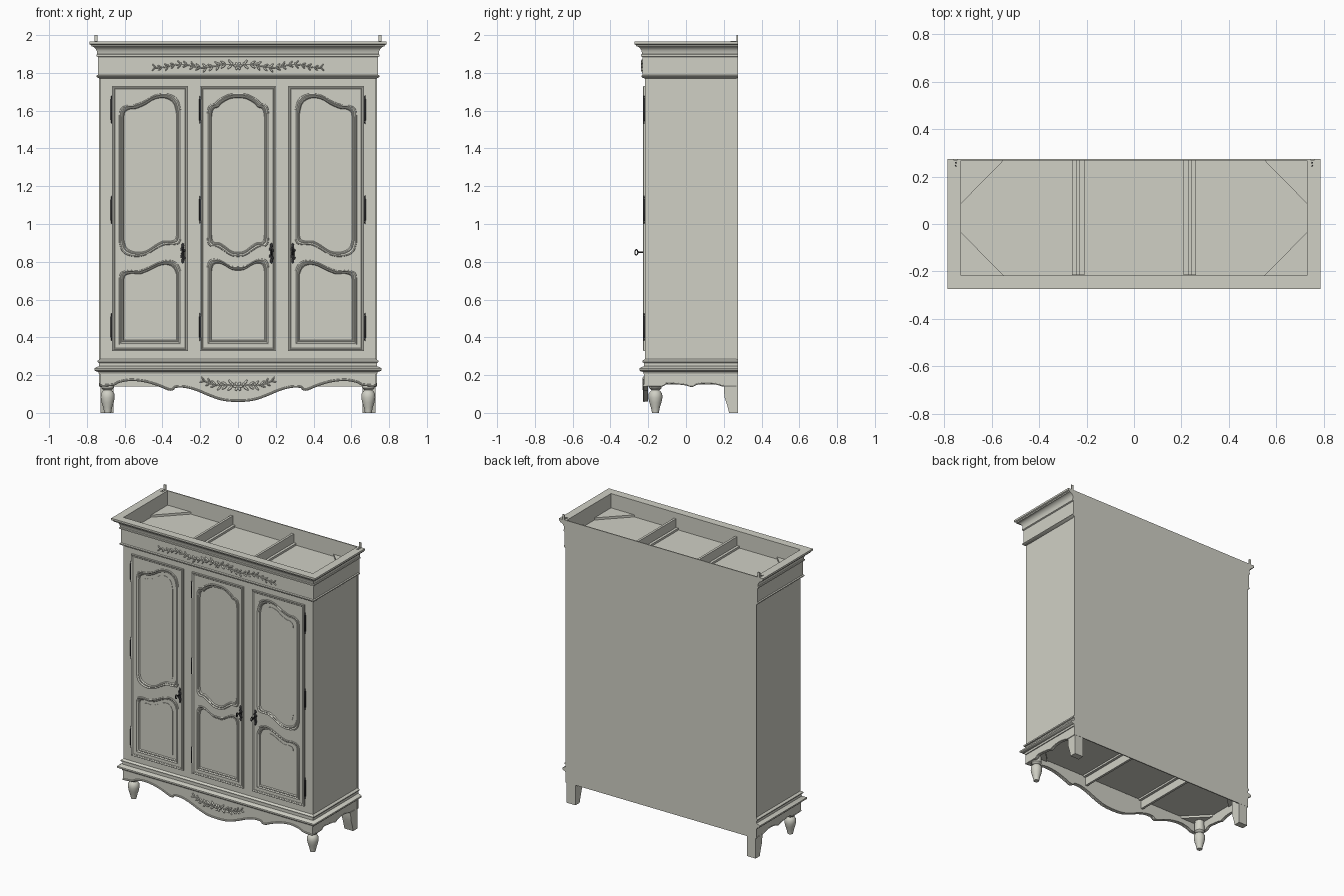
import bpy, bmesh, math
from mathutils import Matrix, Vector

if "Cube" in bpy.data.objects:
    bpy.data.objects.remove(bpy.data.objects["Cube"])

X, F, B = 0.73, 0.217, 0.275          # half width, front depth, back depth of the carcass


def material(name, rgb):
    m = bpy.data.materials.new(name)
    m.diffuse_color = (*rgb, 1)
    m.use_nodes = True
    m.node_tree.nodes["Principled BSDF"].inputs["Base Color"].default_value = m.diffuse_color
    return m


CREAM = material("warm_grey_paint", (0.63, 0.63, 0.56))
IRON = material("dark_iron", (0.03, 0.03, 0.032))


def finish(name, bm, mat=CREAM):
    bmesh.ops.remove_doubles(bm, verts=bm.verts, dist=1e-5)
    bmesh.ops.recalc_face_normals(bm, faces=bm.faces)
    me = bpy.data.meshes.new(name)
    bm.to_mesh(me)
    bm.free()
    me.materials.append(mat)
    ob = bpy.data.objects.new(name, me)
    bpy.context.collection.objects.link(ob)
    return ob


def box(name, x0, x1, y0, y1, z0, z1, mat=CREAM):
    bm = bmesh.new()
    m = Matrix.Translation(((x0 + x1) / 2, (y0 + y1) / 2, (z0 + z1) / 2))
    bmesh.ops.create_cube(bm, size=1, matrix=m @ Matrix.Diagonal((x1 - x0, y1 - y0, z1 - z0, 1)))
    return finish(name, bm, mat)


def loft(name, rows, cyclic, mat=CREAM):
    """Skin closed cross-sections placed along a path."""
    bm = bmesh.new()
    vs = [[bm.verts.new(p) for p in r] for r in rows]
    n, k = len(rows), len(rows[0])
    for i in range(n if cyclic else n - 1):
        a, b = vs[i], vs[(i + 1) % n]
        for j in range(k):
            bm.faces.new((a[j], a[(j + 1) % k], b[(j + 1) % k], b[j]))
    if not cyclic:
        bm.faces.new(vs[0])
        bm.faces.new(vs[-1])
    return finish(name, bm, mat)


def lathe(name, cx, cy, prof, mat=CREAM, n=24):
    prof = [(0, prof[0][1])] + prof + [(0, prof[-1][1])]
    rows = [[(cx + r * math.cos(t), cy + r * math.sin(t), z) for r, z in prof]
            for t in (2 * math.pi * i / n for i in range(n))]
    return loft(name, rows, True, mat)


def from_curve(name, lines, cyclic, remap, mat, **settings):
    cu = bpy.data.curves.new(name, 'CURVE')
    for k, v in settings.items():
        setattr(cu, k, v)
    for pts in lines:
        s = cu.splines.new('POLY')
        s.points.add(len(pts) - 1)
        for p, q in zip(s.points, pts):
            p.co = (*q, *([0] * (3 - len(q))), 1)
        s.use_cyclic_u = cyclic
    tmp = bpy.data.objects.new("tmp", cu)
    bpy.context.collection.objects.link(tmp)
    dg = bpy.context.evaluated_depsgraph_get()
    me = bpy.data.meshes.new_from_object(tmp.evaluated_get(dg))
    bpy.data.objects.remove(tmp)
    bm = bmesh.new()
    bm.from_mesh(me)
    for v in bm.verts:
        v.co = remap(v.co)
    return finish(name, bm, mat)


def plate(name, outlines, d0, d1, axis='y', mat=CREAM):
    """Flat shape (inner outlines become holes) with thickness along an axis."""
    mid = (d0 + d1) / 2
    maps = {'x': lambda c: (mid + c.z, c.x, c.y), 'y': lambda c: (c.x, mid + c.z, c.y),
            'z': lambda c: (c.x, c.y, mid + c.z)}
    return from_curve(name, outlines, True, maps[axis], mat,
                      dimensions='2D', fill_mode='BOTH', extrude=abs(d1 - d0) / 2)


def tube(name, lines, r, mat=CREAM):
    return from_curve(name, lines, False, lambda c: c, mat, dimensions='3D',
                      bevel_depth=r, bevel_resolution=2, use_fill_caps=True)


def smooth(pts, n=5):
    """Catmull-Rom curve through the points."""
    P = [Vector(p) for p in [pts[0]] + pts + [pts[-1]]]
    out = []
    for a, b, c, d in zip(P, P[1:], P[2:], P[3:]):
        for i in range(n):
            t = i / n
            out.append(0.5 * (2 * b + (c - a) * t + (2 * a - 5 * b + 4 * c - d) * t * t
                              + (3 * b - a - 3 * c + d) * t ** 3))
    return [tuple(p) for p in out] + [tuple(pts[-1])]


def mirror(pts):
    return [(-x, z) for x, z in reversed(pts)]


def inset(o, d):
    xs, zs = [p[0] for p in o], [p[1] for p in o]
    cx, cz = (min(xs) + max(xs)) / 2, (min(zs) + max(zs)) / 2
    sx, sz = 1 - 2 * d / (max(xs) - min(xs)), 1 - 2 * d / (max(zs) - min(zs))
    return [(cx + (x - cx) * sx, cz + (z - cz) * sz) for x, z in o]


def ring(name, outline, prof):
    cols = [[(x, y, z) for x, z in inset(outline, d)] for d, y in prof]
    return loft(name, list(zip(*cols)), True)


def moulding(name, prof):
    """Profile of (offset, z) mitred round the left, front and right sides."""
    rows = [[(sx * (X + o), B if back else -F - o, z) for o, z in prof]
            for sx, back in ((-1, 1), (-1, 0), (1, 0), (1, 1))]
    return loft(name, rows, False)


# Carcass, back panel, cornice and base mouldings
box("carcass", -X, X, -F, 0.27, 0.22, 1.85)
box("back_panel", -0.735, 0.735, 0.268, B, 0.14, 1.965)
moulding("cornice", [(0, 1.77), (.012, 1.774), (.019, 1.78), (.019, 1.786), (.012, 1.79), (.012, 1.884),
                     (.02, 1.888), (.02, 1.897), (.016, 1.9), (.018, 1.918), (.027, 1.932), (.04, 1.94),
                     (.046, 1.941), (.048, 1.948), (.056, 1.952), (.056, 1.965), (0, 1.965)])
moulding("base_moulding", [(0, .285), (.008, .28), (.014, .275), (.012, .267), (.005, .264), (.005, .247),
                           (.02, .242), (.03, .236), (.03, .226), (.022, .22), (.01, .217), (.006, .205),
                           (-.01, .205)])

# Wavy skirts with a bead along the front edge
half = smooth([(0, .06), (.05, .062), (.1, .071), (.16, .093), (.22, .118), (.28, .134), (.33, .134), (.345, .122),
               (.365, .12), (.4, .134), (.44, .149), (.5, .165), (.57, .171), (.63, .16), (.66, .146), (X, .14)])
edge = mirror(half)[:-1] + half
plate("front_skirt", [edge + [(X, .215), (-X, .215)]], -.222, -.2)
tube("front_skirt_bead", [[(x, -.222, z + .004) for x, z in edge]], .006)
side = smooth([(-.21, .14), (-.13, .14), (-.1, .155), (-.05, .152), (0, .146), (.03, .138), (.06, .15),
               (.12, .156), (.17, .148), (.2, .14), (.27, .14)])
for s in (-1, 1):
    plate("side_skirt", [side + [(.27, .215), (-.21, .215)]], s * .71, s * X, 'x')
    tube("side_skirt_bead", [[(s * .728, y, z + .003) for y, z in side]], .004)
    # Turned front legs and shaped back legs
    lathe("front_leg", s * .69, -.162, [(.018, 0), (.02, .012), (.024, .03), (.032, .055), (.037, .08), (.036, .1),
                                        (.028, .114), (.02, .12), (.028, .126), (.033, .132), (.033, .14),
                                        (.03, .22)])
    plate("back_leg", [[(.228, 0), (.274, 0), (.274, .22), (.2, .22), (.2, .12), (.205, .08), (.218, .04)]],
          s * .66, s * .728, 'x')
    # Dividing rails and corner braces, above and below
    for z0, z1, f0 in ((1.85, 1.925, 1.85), (.15, .22, .207)):
        box("rail_web", s * .235 - .008, s * .235 + .008, -.215, .268, z0, z1)
        box("rail_flange", s * .235 - .026, s * .235 + .026, -.215, .268, f0, f0 + .014)
    for z in (1.85, .205):
        for y, d in ((.268, -1), (-F, 1)):
            plate("corner_brace", [[(s * X, y), (s * .55, y), (s * X, y + d * .183)]], z, z + .015, 'z')
    # Wall brackets at the top back corners
    box("wall_bracket", s * .752 - .008, s * .752 + .008, .268, B, 1.95, 2.0)
    box("wall_bracket_foot", s * .752 - .008, s * .752 + .008, .235, .27, 1.965, 1.968)
    for y in (.245, .258):
        lathe("bracket_screw", s * .752, y, [(.004, 1.967), (.003, 1.97)], IRON, 8)

# Door panel outlines: top curve left to right, then bottom curve back
upper_l = smooth([(-.63, 1.575), (-.622, 1.612), (-.59, 1.63), (-.555, 1.632), (-.5, 1.652), (-.445, 1.682),
                  (-.39, 1.693), (-.345, 1.682), (-.315, 1.655), (-.3, 1.6)]) + \
    smooth([(-.3, .92), (-.312, .895), (-.345, .888), (-.385, .888), (-.43, .868), (-.48, .838), (-.53, .825),
            (-.58, .832), (-.615, .855), (-.63, .9)])
lower_l = smooth([(-.63, .715), (-.62, .745), (-.58, .757), (-.53, .754), (-.47, .775), (-.41, .803), (-.36, .81),
                  (-.32, .792), (-.3, .75)]) + [(-.3, .36), (-.63, .36)]
top_m = smooth([(0, 1.693), (.05, 1.688), (.1, 1.663), (.125, 1.64), (.148, 1.634), (.16, 1.615), (.165, 1.585)])
bot_m = smooth([(0, .825), (.04, .832), (.085, .862), (.115, .878), (.145, .88), (.16, .895), (.165, .925)])
low_m = smooth([(0, .775), (.04, .78), (.085, .805), (.115, .816), (.145, .814), (.16, .795), (.165, .77)])
upper_m = mirror(top_m)[:-1] + top_m + bot_m[::-1] + mirror(bot_m)[::-1][1:]
lower_m = mirror(low_m)[:-1] + low_m + [(.165, .36), (-.165, .36)]

doors = {"left_door": (-.667, -.265, [upper_l, lower_l], -.668, -.292),
         "middle_door": (-.2, .2, [upper_m, lower_m], -.2, .177),
         "right_door": (.265, .667, [mirror(upper_l), mirror(lower_l)], .672, .29)}
PANEL = [(0, -.22), (.002, -.226), (.007, -.228), (.011, -.225), (.014, -.223), (.017, -.225), (.021, -.224),
         (.026, -.2165), (.012, -.216)]
EDGE = [(0, -.216), (0, -.225), (.003, -.227), (.007, -.225), (.009, -.222), (.012, -.2255), (.016, -.222),
        (.016, -.216)]
for name, (x0, x1, panels, hinge_x, key_x) in doors.items():
    rect = [(x0, 1.73), (x1, 1.73), (x1, .327), (x0, .327)]
    plate(name, [rect] + [inset(p, .012) for p in panels], -.2225, -.216)
    ring(name + "_edge_moulding", rect, EDGE)
    for p in panels:
        ring(name + "_panel_moulding", p, PANEL)
        if name != "middle_door":
            plate(name + "_raised_field", [inset(p, .05)], -.2195, -.216)
    # Hinges
    for z in (.455, 1.075, 1.605):
        lathe(name + "_hinge", hinge_x, -.222, [(.002, z - .075), (.004, z - .068), (.003, z - .06), (.006, z - .055),
                                                (.006, z + .055), (.003, z + .06), (.004, z + .068),
                                                (.002, z + .075)], IRON, 10)
    # Ornate lock plate and key
    bm = bmesh.new()
    for dx, dz, w, h in ((0, 0, .009, .035), (0, .04, .008, .014), (0, -.04, .008, .014), (-.007, .022, .007, .009),
                         (.007, .015, .007, .009), (-.007, -.015, .007, .009), (.007, -.025, .007, .009)):
        m = Matrix.Translation((key_x + dx, -.223, .845 + dz)) @ Matrix.Diagonal((w, .004, h, 1))
        bmesh.ops.create_icosphere(bm, subdivisions=2, radius=1, matrix=m)
    finish(name + "_lock_plate", bm, IRON)
    tube(name + "_key_shaft", [[(key_x, -.22, .85), (key_x, -.256, .85)]], .004, IRON)
    bow = [(key_x, -.263 + .008 * math.cos(t), .85 + .014 * math.sin(t))
           for t in (i * math.pi / 10 for i in range(21))]
    tube(name + "_key_bow", [bow], .003, IRON)


# Carved garlands: a vine, paired leaves, buds and a centre flower
def garland(name, y, length, n, vine, size):
    bm = bmesh.new()

    def leaf(x, z, a, l, w):
        m = Matrix.Translation((x, y, z)) @ Matrix.Rotation(-a, 4, 'Y') @ Matrix.Diagonal((l, .007, w, 1))
        bmesh.ops.create_icosphere(bm, subdivisions=2, radius=1, matrix=m)
    for s in (-1, 1):
        for i in range(1, n + 1):
            x = length * i / n
            k = size * (1.1 - .35 * i / n)
            slope = math.atan2(vine(x + .01) - vine(x - .01), .02)
            for side_sign in (-1, 1):
                a = slope + side_sign * (.6 + .25 * (i % 2))
                px, pz = x + .6 * k * math.cos(a), vine(x) + .8 * k * math.sin(a)
                leaf(s * px, pz, a if s > 0 else math.pi - a, k * .75, k * .25)
            if i % 2:
                leaf(s * x, vine(x) + .3 * k, 0, k * .33, k * .33)
    for i in range(6):
        a = i * math.pi / 3
        leaf(.6 * size * math.cos(a), vine(0) + .6 * size * math.sin(a), a, size * .5, size * .3)
    leaf(0, vine(0), 0, size * .3, size * .3)
    finish(name + "_leaves", bm)
    xs = [length * i / 24 for i in range(25)]
    tube(name + "_vine", [[(s * x, y - .001, vine(x)) for x in xs] for s in (-1, 1)], .0035)


garland("frieze_carving", -.231, .44, 13, lambda x: 1.836 + .009 * math.sin(x * 26), .021)
garland("skirt_carving", -.224, .18, 6, lambda x: .14 + .8 * x * x + .004 * math.sin(x * 40), .024)

# Smooth rounded surfaces, keep edges crisp
for ob in bpy.context.collection.objects:
    ob.select_set(True)
    bpy.context.view_layer.objects.active = ob
bpy.ops.object.shade_smooth_by_angle(angle=math.radians(35))
